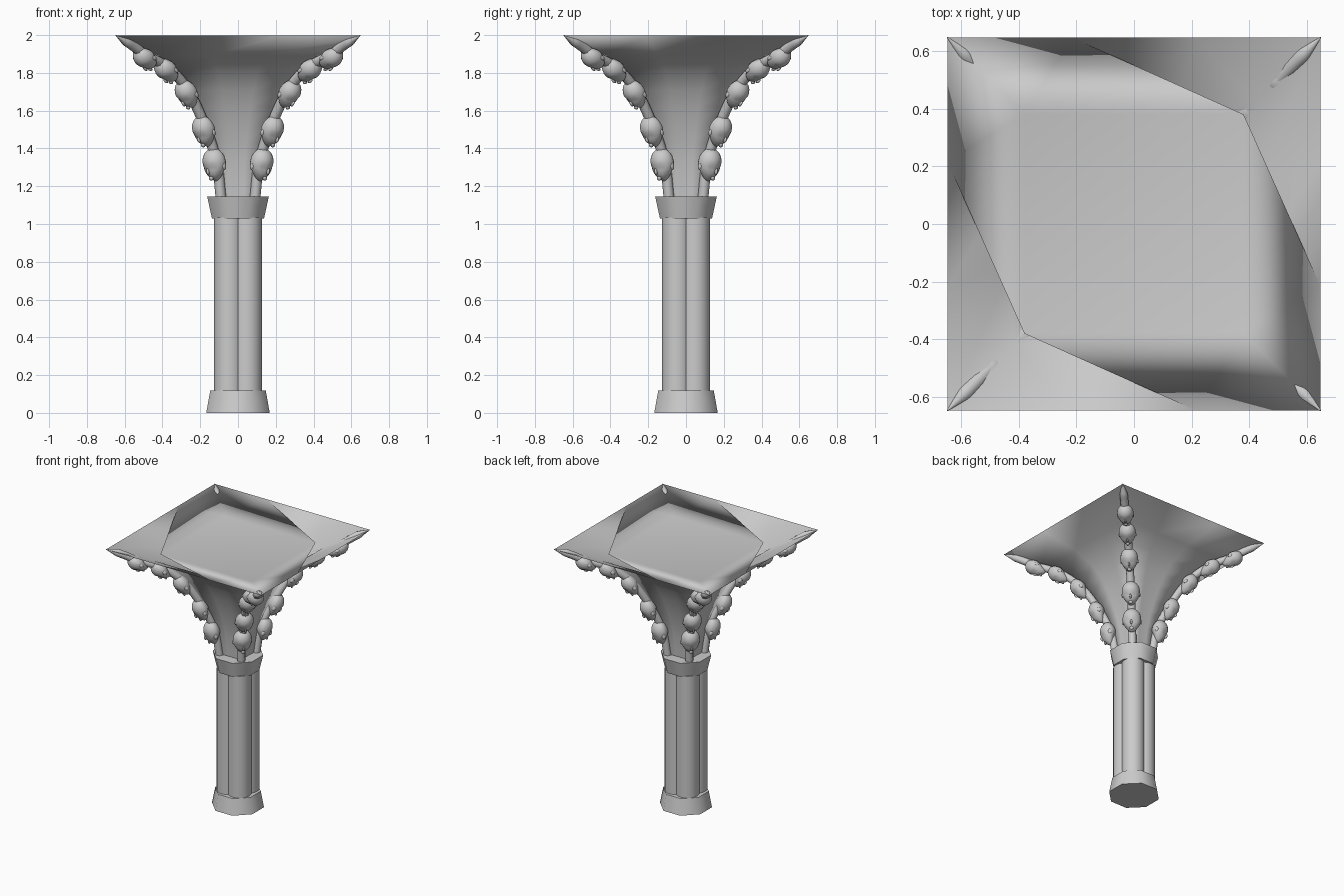
import bpy, bmesh, math
from mathutils import Vector, Matrix

if "Cube" in bpy.data.objects:
    bpy.data.objects.remove(bpy.data.objects["Cube"])

CORNERS = [(1, 1), (-1, 1), (-1, -1), (1, -1)]


def finish(bm, name, angle):
    """Turn a bmesh into an object, smooth below the given angle."""
    bmesh.ops.recalc_face_normals(bm, faces=bm.faces)
    mesh = bpy.data.meshes.new(name)
    bm.to_mesh(mesh)
    bm.free()
    ob = bpy.data.objects.new(name, mesh)
    bpy.context.collection.objects.link(ob)
    bpy.ops.object.select_all(action='DESELECT')
    ob.select_set(True)
    bpy.context.view_layer.objects.active = ob
    bpy.ops.object.shade_smooth_by_angle(angle=math.radians(angle))
    return ob


def spline(points, steps=4):
    """Smooth path through 2D points (Catmull-Rom)."""
    p = [Vector(q) for q in points]
    p = [2 * p[0] - p[1]] + p + [2 * p[-1] - p[-2]]
    out = []
    for a, b, c, d in zip(p, p[1:], p[2:], p[3:]):
        for k in range(steps):
            t = k / steps
            out.append(0.5 * (2 * b + (c - a) * t + (2 * a - 5 * b + 4 * c - d) * t * t
                              + (3 * b - a - 3 * c + d) * t ** 3))
    return out + [p[-2]]


def frustum(name, bottom, top, z0, z1):
    """Eight-sided flared block; sizes are half widths."""
    bm = bmesh.new()
    k = 1 / math.cos(math.pi / 8)
    bmesh.ops.create_cone(bm, cap_ends=True, segments=8, radius1=bottom * k, radius2=top * k,
                          depth=z1 - z0,
                          matrix=Matrix.Translation((0, 0, (z0 + z1) / 2))
                          @ Matrix.Rotation(math.pi / 8, 4, 'Z'))
    return finish(bm, name, 50)


# Column: flared foot, four clustered shafts, flared capital
frustum("base", 0.168, 0.147, 0, 0.118)
frustum("capital", 0.138, 0.163, 1.03, 1.145)
for i, (sx, sy) in enumerate(CORNERS):
    bm = bmesh.new()
    bmesh.ops.create_cone(bm, cap_ends=True, segments=24, radius1=0.08, radius2=0.08, depth=0.965,
                          matrix=Matrix.Translation((sx * 0.047, sy * 0.047, 0.5525)))
    finish(bm, f"shaft_{i + 1}", 40)

# Vault web: square rings that open out to the rim
RIM = 0.647
SEG = 3
web_profile = [(0.085, 1.12), (0.092, 1.2), (0.106, 1.32), (0.132, 1.43), (0.165, 1.53),
               (0.2, 1.62), (0.245, 1.71), (0.31, 1.805), (0.42, 1.89), (RIM, 1.997)]
bm = bmesh.new()
rings = []
for r, z in web_profile:
    inset = 1 - 0.05 * max(0, 1 - (r / 0.4) ** 2)
    ring = []
    for j, (cx, cy) in enumerate(CORNERS):
        nx, ny = CORNERS[(j + 1) % 4]
        for k in range(SEG):
            t = k / SEG
            x, y = cx + (nx - cx) * t, cy + (ny - cy) * t
            if k and cx == nx:
                x *= inset
            elif k:
                y *= inset
            ring.append(bm.verts.new((x * r, y * r, z)))
    rings.append(ring)
for lo, hi in zip(rings, rings[1:]):
    n = len(lo)
    for k in range(n):
        bm.faces.new((lo[k], lo[(k + 1) % n], hi[(k + 1) % n], hi[k]))

# Roof sheet: shares the rim, leaves two opposite corners open
rim = rings[-1]
peak = bm.verts.new((0, 0, 1.945))
inner = [bm.verts.new((sx * 0.38, sy * 0.38, 1.93)) for sx, sy in CORNERS]
for c in (1, 3):
    first, last = c * SEG - 1, c * SEG + 1
    before, here, after = inner[c - 1], inner[c], inner[(c + 1) % 4]
    for k in range(first, last):
        bm.faces.new((rim[k], rim[k + 1], here))
    bm.faces.new((before, rim[first], here))
    bm.faces.new((rim[last], after, here))
    bm.faces.new((before, here, peak))
    bm.faces.new((here, after, peak))
finish(bm, "vault_web", 180)

# Ribs: tapered tubes running up each corner of the vault
rib_profile = spline([(0.09, 1.135), (0.112, 1.32), (0.168, 1.5), (0.26, 1.7),
                      (0.37, 1.828), (0.485, 1.892), (0.56, 1.946), (0.607, 1.976),
                      (RIM, 1.998)])


def rib(name, sx, sy):
    curve = bpy.data.curves.new(name, 'CURVE')
    curve.dimensions = '3D'
    curve.bevel_depth = 0.028
    curve.bevel_resolution = 2
    curve.use_fill_caps = True
    s = curve.splines.new('POLY')
    s.points.add(len(rib_profile) - 1)
    for p, (r, z) in zip(s.points, rib_profile):
        p.co = (sx * r, sy * r, z, 1)
        p.radius = 1 if r < 0.59 else max(0.08, (0.65 - r) / 0.06)
    ob = bpy.data.objects.new(name, curve)
    bpy.context.collection.objects.link(ob)


def ball(bm, loc, size):
    """Small ellipsoid used for facial features."""
    m = Matrix.Translation(loc) @ Matrix.Diagonal((*size, 1))
    bmesh.ops.create_uvsphere(bm, u_segments=8, v_segments=6, radius=1, matrix=m)


def head_mesh():
    """Head facing -y, full crown up and slim chin, about 0.17 tall."""
    bm = bmesh.new()
    bmesh.ops.create_uvsphere(bm, u_segments=20, v_segments=14, radius=1)
    for v in bm.verts:
        x, y, z = v.co
        jaw = max(0, -z)
        width = 1 - 0.35 * jaw ** 1.4 + 0.12 * max(0, z)
        depth = 0.066 if y < 0 else 0.045 * (1 - 0.4 * jaw)
        v.co = (x * 0.064 * width, y * width * depth - 0.016 * jaw, z * 0.086)
        # Shallow eye hollows
        if y < -0.5 and 0.2 < abs(x) < 0.6 and -0.3 < z < 0.1:
            v.co.y += 0.006
    ball(bm, (0, -0.066, -0.022), (0.008, 0.009, 0.018))
    ball(bm, (0, -0.052, -0.062), (0.015, 0.008, 0.012))
    for s in (-1, 1):
        ball(bm, (s * 0.061, 0, -0.012), (0.006, 0.012, 0.018))
    return bm


# Carved heads: five on each rib, crown along the rib, facing outward
for i, (sx, sy) in enumerate(CORNERS):
    rib(f"rib_{i + 1}", sx, sy)
    for j in range(5):
        k = 4 * (j + 1)
        r, z = rib_profile[k]
        d = rib_profile[k + 1] - rib_profile[k - 1]
        up = Vector((sx * d.x, sy * d.x, d.y)).normalized()
        out = Vector((sx, sy, 0))
        out = (out - up * out.dot(up)).normalized()
        side = up.cross(out)
        rot = Matrix((side, -out, up)).transposed().to_4x4()
        ob = finish(head_mesh(), f"head_{i + 1}_{j + 1}", 60)
        place = Vector((sx * r, sy * r, z)) + out * 0.01
        ob.matrix_world = Matrix.Translation(place) @ rot @ Matrix.Scale(1.02 - 0.03 * j, 4)
